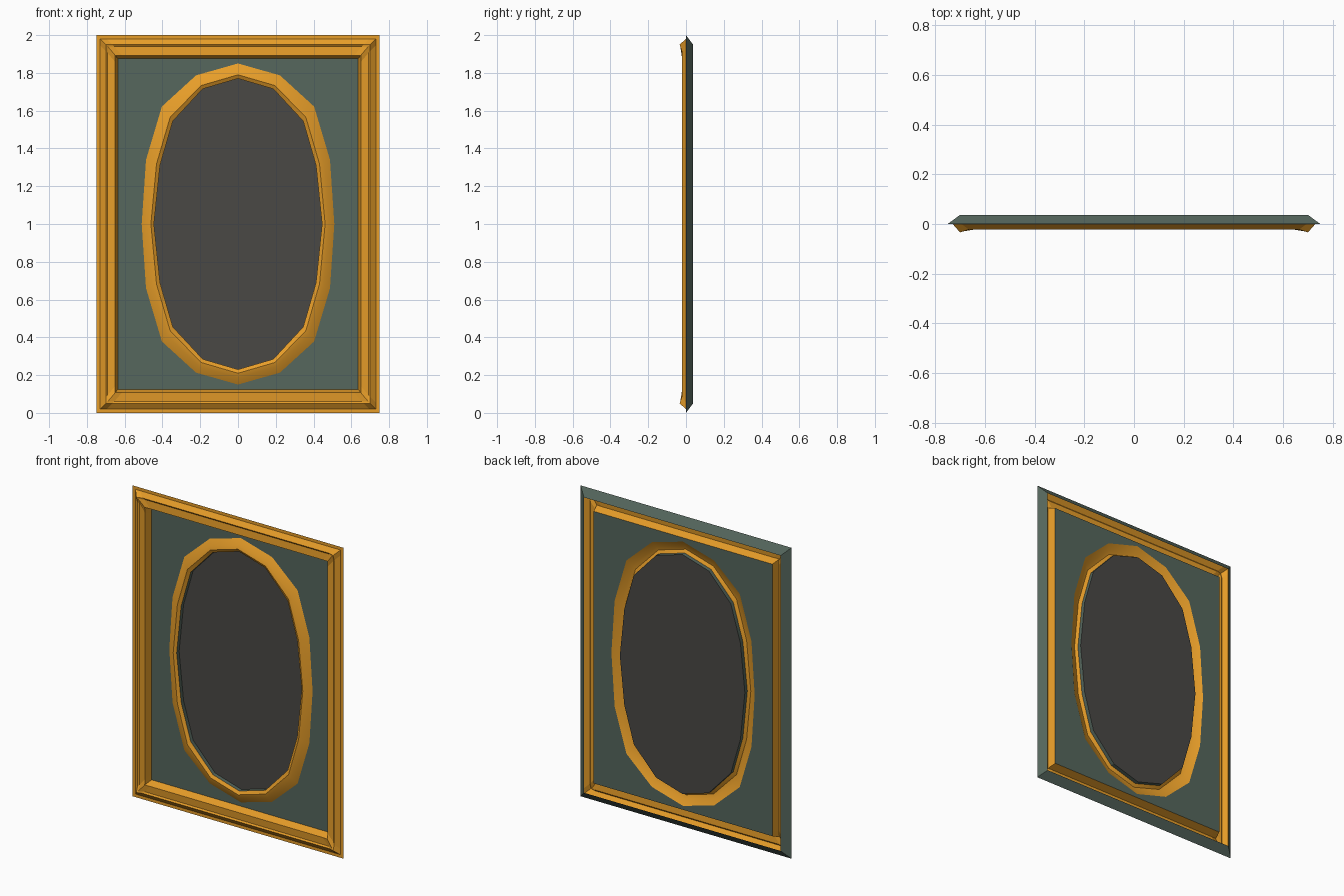
import bpy, bmesh, math
from mathutils import Vector

if "Cube" in bpy.data.objects:
    bpy.data.objects.remove(bpy.data.objects["Cube"])


def material(name, rgb):
    m = bpy.data.materials.new(name)
    m.diffuse_color = (*rgb, 1)
    m.use_nodes = True
    m.node_tree.nodes["Principled BSDF"].inputs["Base Color"].default_value = m.diffuse_color
    return m


GOLD = material("gold", (0.80, 0.34, 0.022))
GREEN = material("grey_green", (0.092, 0.135, 0.11))
DARK = material("dark_grey", (0.067, 0.065, 0.06))


def finish(name, bm, mat, face_dir=None, smooth=False):
    bmesh.ops.recalc_face_normals(bm, faces=bm.faces)
    if face_dir is not None:
        bm.normal_update()
        total = sum((f.normal * f.calc_area() for f in bm.faces), Vector())
        if total.dot(Vector(face_dir)) < 0:
            bmesh.ops.reverse_faces(bm, faces=bm.faces)
    me = bpy.data.meshes.new(name)
    bm.to_mesh(me)
    bm.free()
    me.materials.append(mat)
    ob = bpy.data.objects.new(name, me)
    bpy.context.collection.objects.link(ob)
    if smooth:
        bpy.ops.object.select_all(action='DESELECT')
        ob.select_set(True)
        bpy.context.view_layer.objects.active = ob
        bpy.ops.object.shade_smooth_by_angle(angle=math.radians(30))


def loft(name, rings, mat, face_dir, smooth=False):
    # join matching closed rings with quads
    bm = bmesh.new()
    vs = [[bm.verts.new(p) for p in r] for r in rings]
    n = len(rings[0])
    for a, b in zip(vs, vs[1:]):
        for i in range(n):
            j = (i + 1) % n
            bm.faces.new((a[i], a[j], b[j], b[i]))
    finish(name, bm, mat, face_dir, smooth)


def rect(ix, iz, y, corner_y, flare=0.035):
    # rectangle ring with a raised point at each mitred corner
    w, h = 0.75 - ix, 1 - iz
    pts = []
    for sx, sz in ((1, 1), (-1, 1), (-1, -1), (1, -1)):
        side = (sx * w, y, 1 + sz * (h - flare))
        cap = (sx * (w - flare), y, 1 + sz * h)
        a, b = (side, cap) if sx * sz > 0 else (cap, side)
        pts += [a, (sx * w, corner_y, 1 + sz * h), b]
    return pts


def oval(quarter, y):
    # quarter outline from the side to the top, mirrored to a closed ring
    top = quarter + [(-x, z) for x, z in reversed(quarter[:-1])]
    low = [(x, -z) for x, z in reversed(top[1:-1])]
    return [(x, y, 1 + z) for x, z in top + low]


def blend(t):
    return [(a[0] + (b[0] - a[0]) * t, a[1] + (b[1] - a[1]) * t)
            for a, b in zip(OUTER, INNER)]


OUTER = [(0.51, 0), (0.487, 0.34), (0.403, 0.622), (0.222, 0.787), (0, 0.85)]
INNER = [(0.445, 0), (0.413, 0.31), (0.345, 0.545), (0.187, 0.715), (0, 0.77)]
BACK, PANEL = 0.037, 0.03

# gold outer moulding: side inset, top inset, depth, depth at corners
loft("frame_moulding", [rect(*p) for p in (
    (0, 0, 0, 0), (0.02, 0.02, 0, 0), (0.05, 0.05, -0.022, -0.034),
    (0.06, 0.06, -0.014, -0.030), (0.10, 0.107, -0.018, -0.020),
    (0.114, 0.125, PANEL, PANEL))], GOLD, (0, -1, 0))

# bevelled rear rim, open behind
loft("rear_rim", [rect(0, 0, 0, 0), rect(0.05, 0.05, BACK, BACK)], GREEN, (0, 1, 0))

# gold oval moulding
loft("oval_moulding", [oval(blend(t), y) for t, y in (
    (0, PANEL), (0.45, 0.008), (0.75, 0.0), (1, 0.012))], GOLD, (0, -1, 0), True)

# recess wall behind the oval
loft("oval_recess", [oval(INNER, 0.012), oval(INNER, BACK)], GREEN, None, True)

# mount panel with an oval opening
bm = bmesh.new()
w, h = 0.75 - 0.114, 1 - 0.125
border = [(w, PANEL, 1 + h), (-w, PANEL, 1 + h), (-w, PANEL, 1 - h), (w, PANEL, 1 - h)]
for ring in (border, oval(OUTER, PANEL)):
    v = [bm.verts.new(p) for p in ring]
    for i in range(len(v)):
        bm.edges.new((v[i - 1], v[i]))
bmesh.ops.triangle_fill(bm, edges=bm.edges[:], use_beauty=True, normal=(0, -1, 0))
finish("mount_panel", bm, GREEN, (0, -1, 0))

# dark oval centre
bm = bmesh.new()
bm.faces.new([bm.verts.new(p) for p in oval(INNER, BACK)])
finish("oval_centre", bm, DARK, (0, -1, 0))
